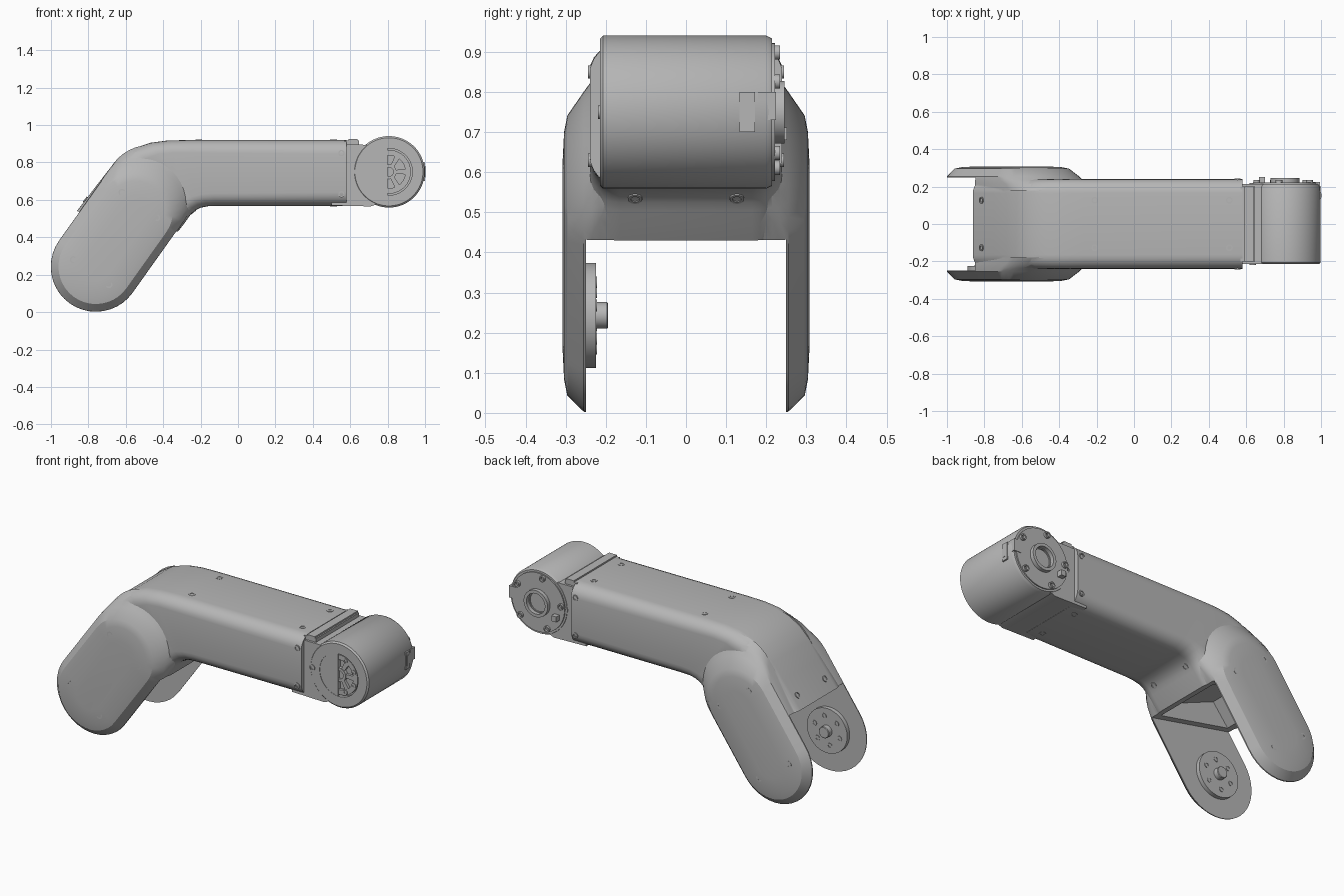
import bpy, bmesh
from math import sin, cos, pi, radians
from mathutils import Vector

if "Cube" in bpy.data.objects:
    bpy.data.objects.remove(bpy.data.objects["Cube"])

GREY = (0.47, 0.47, 0.47, 1)
grey = bpy.data.materials.new("satin grey")
grey.use_nodes = True
grey.diffuse_color = GREY
grey.node_tree.nodes["Principled BSDF"].inputs["Base Color"].default_value = GREY


def smooth(obj, angle=30):
    bpy.ops.object.select_all(action='DESELECT')
    obj.select_set(True)
    bpy.context.view_layer.objects.active = obj
    bpy.ops.object.shade_smooth_by_angle(angle=radians(angle))


def loft(name, rings):
    """Skin a list of equal-length closed rings and cap both ends."""
    bm = bmesh.new()
    rows = [[bm.verts.new(p) for p in ring] for ring in rings]
    n = len(rows[0])
    for a, b in zip(rows, rows[1:]):
        for i in range(n):
            j = (i + 1) % n
            bm.faces.new((a[i], a[j], b[j], b[i]))
    bm.faces.new(rows[0])
    bm.faces.new(rows[-1])
    bmesh.ops.recalc_face_normals(bm, faces=bm.faces)
    mesh = bpy.data.meshes.new(name)
    bm.to_mesh(mesh)
    bm.free()
    mesh.materials.append(grey)
    obj = bpy.data.objects.new(name, mesh)
    bpy.context.collection.objects.link(obj)
    smooth(obj)
    return obj


def prism(name, outline, y0, y1):
    return loft(name, [[(x, y, z) for x, z in outline] for y in (y0, y1)])


def box(name, x0, x1, y0, y1, z0, z1):
    return prism(name, [(x0, z0), (x1, z0), (x1, z1), (x0, z1)], y0, y1)


def turned(name, cx, cz, profile, sides=64):
    """Lathe a (radius, y) profile around an axis parallel to y."""
    ang = [2 * pi * i / sides for i in range(sides)]
    return loft(name, [[(cx + r * cos(a), y, cz + r * sin(a)) for a in ang]
                       for r, y in profile])


def screw(name, at, normal, r=0.019, height=0.008):
    """Socket-head screw sitting at a point and facing along a normal."""
    q = Vector(normal).to_track_quat('Z', 'Y')
    ang = [2 * pi * i / 18 for i in range(18)]
    prof = [(r, -0.015), (r, height), (r * 0.6, height), (r * 0.6, -0.005)]
    return loft(name, [[Vector(at) + q @ Vector((k * cos(a), k * sin(a), h))
                        for a in ang] for k, h in prof])


def boolean(obj, other, operation):
    mod = obj.modifiers.new(operation, 'BOOLEAN')
    mod.operation, mod.object, mod.solver = operation, other, 'EXACT'
    bpy.ops.object.select_all(action='DESELECT')
    obj.select_set(True)
    bpy.context.view_layer.objects.active = obj
    bpy.ops.object.modifier_apply(modifier=mod.name)
    bpy.data.objects.remove(other)


def tube_section(top, bottom, half=0.24, r=0.075, seg=6):
    """Rounded rectangle standing between a top and a bottom point."""
    t, b = Vector((top[0], 0, top[1])), Vector((bottom[0], 0, bottom[1]))
    up, mid, h = (t - b).normalized(), (t + b) / 2, (t - b).length / 2
    ring = []
    for k, (sy, sz) in enumerate([(1, 1), (-1, 1), (-1, -1), (1, -1)]):
        for i in range(seg + 1):
            a = pi / 2 * (k + i / seg)
            y = sy * (half - r) + r * cos(a)
            ring.append(mid + up * (sz * (h - r) + r * sin(a)) + Vector((0, y, 0)))
    return ring


# Bent tube body
stations = [((-0.885, 0.51), (-0.345, 0.40)), ((-0.75, 0.685), (-0.29, 0.47)),
            ((-0.68, 0.775), (-0.265, 0.505)), ((-0.62, 0.835), (-0.25, 0.525)),
            ((-0.55, 0.878), (-0.23, 0.543)), ((-0.47, 0.905), (-0.20, 0.558)),
            ((-0.38, 0.917), (-0.16, 0.566)), ((-0.27, 0.92), (-0.11, 0.567)),
            ((0.58, 0.92), (0.58, 0.567))]
body = loft("arm_body", [tube_section(t, b) for t, b in stations])

# Capsule-shaped fork sides, flaring into the body
LOW = Vector((-0.76, 0, 0.243))
ALONG = Vector((0.58, 0, 0.815))


def capsule(y, r, length, seg=20):
    ring = []
    for centre, start in ((LOW + ALONG * length, -pi / 2), (LOW, pi / 2)):
        for i in range(seg + 1):
            a = start + pi * i / seg
            side = Vector((-ALONG.z, 0, ALONG.x))
            ring.append(centre + ALONG * (r * cos(a)) + side * (r * sin(a))
                        + Vector((0, y, 0)))
    return ring


levels = [(0.18, 0.243, 0.50), (0.215, 0.243, 0.465), (0.235, 0.243, 0.42),
          (0.255, 0.24, 0.39), (0.296, 0.2, 0.366), (0.304, 0.16, 0.366),
          (0.308, 0.08, 0.366)]
for s in (1, -1):
    boolean(body, loft("fork_side", [capsule(s * y, r, n) for y, r, n in levels]),
            'UNION')

# Gap between the fork sides and the shallow pocket above it
gap = prism("fork_gap", [(-1.2, 0.609), (-0.1, 0.385), (-0.1, -0.2), (-1.2, -0.2)],
            -0.249, 0.249)
boolean(body, gap, 'DIFFERENCE')
pocket = prism("fork_pocket", [(-0.83, 0.50), (-0.37, 0.40), (-0.34, 0.50),
                               (-0.71, 0.65)], -0.21, 0.21)
boolean(body, pocket, 'DIFFERENCE')
smooth(body, 28)

# Screws on both fork covers, the body sides and the bracket
for s, side in ((1, "left"), (-1, "right")):
    for x, z in ((-0.62, 0.64), (-0.435, 0.505), (-0.88, 0.28), (-0.69, 0.147)):
        screw(side + "_cover_screw", (x, s * 0.298, z), (0, s, 0))
    for z in (0.85, 0.63):
        screw(side + "_body_screw", (0.553, s * 0.236, z), (0, s, 0), 0.017)
    screw(side + "_bracket_screw", (0.635, s * 0.211, 0.75), (0, s, 0), 0.017)
    # Screws on the top, back slope and underside
    y = s * 0.127
    for x in (-0.21, 0.51):
        screw("top_screw", (x, y, 0.917), (0, 0, 1), 0.018, 0.005)
    screw("back_screw", (-0.815, y, 0.601), (-0.8, 0, 0.6), 0.018, 0.005)
    screw("underside_screw", (0.51, y, 0.57), (0, 0, -1), 0.018, 0.005)
    screw("elbow_screw", (-0.24, y, 0.536), (0.6, 0, -0.8), 0.018, 0.005)

# Pivot disc and shaft inside the fork
turned("pivot_disc", LOW.x, LOW.z, [(0.131, -0.26), (0.131, -0.225)])
turned("pivot_shaft", LOW.x, LOW.z, [(0.033, -0.23), (0.033, -0.197), (0.03, -0.194)], 32)
for i in range(6):
    a = 2 * pi * i / 6 + 0.3
    screw("pivot_bolt", (LOW.x + 0.085 * cos(a), -0.225, LOW.z + 0.085 * sin(a)),
          (0, 1, 0), 0.015, 0.003)

# Bracket joining the body to the motor
prism("motor_bracket", [(0.5, 0.57), (0.71, 0.565), (0.8, 0.6), (0.8, 0.89),
                        (0.66, 0.895), (0.5, 0.895)], -0.213, 0.213)
box("bracket_top", 0.57, 0.648, -0.2, 0.2, 0.88, 0.917)
box("bracket_lip", 0.59, 0.64, -0.2, 0.2, 0.91, 0.926)

# Motor drum with a recess in front and an open bore behind
HX, HZ = 0.807, 0.75
turned("motor_drum", HX, HZ,
       [(0.125, -0.19), (0.125, -0.215), (0.182, -0.215), (0.191, -0.207),
        (0.191, 0.2), (0.183, 0.215), (0.055, 0.215), (0.055, 0.14)], 80)

# Output dial: rim, spokes, hub and bolts
turned("dial_rim", HX, HZ, [(0.088, -0.18), (0.088, -0.208), (0.117, -0.208),
                            (0.117, -0.18)])
turned("dial_hub", HX, HZ, [(0.04, -0.18), (0.04, -0.21), (0.024, -0.21),
                            (0.024, -0.2)], 32)
for i in range(6):
    a = 2 * pi * i / 6
    u, v = Vector((cos(a), sin(a))), Vector((-sin(a), cos(a)))
    c = Vector((HX, HZ))
    prism("dial_spoke", [c + u * p + v * q for p, q in
                         ((0.03, -0.01), (0.095, -0.014), (0.095, 0.014), (0.03, 0.01))],
          -0.205, -0.18)
for i in range(8):
    a = 2 * pi * (i + 0.5) / 8
    screw("dial_bolt", (HX + 0.1 * cos(a), -0.208, HZ + 0.1 * sin(a)),
          (0, -1, 0), 0.013, 0.003)

# Back plate, bearing ring, screws, peg and sockets on the motor
turned("back_plate", HX, HZ, [(0.055, 0.21), (0.172, 0.21), (0.172, 0.222),
                              (0.055, 0.222), (0.055, 0.15)])
turned("bearing_ring", HX, HZ, [(0.078, 0.215), (0.078, 0.245), (0.06, 0.245),
                                (0.06, 0.16)], 48)
for i in range(5):
    a = radians(30 + 72 * i)
    screw("motor_screw", (HX + 0.152 * cos(a), 0.22, HZ + 0.152 * sin(a)),
          (0, 1, 0), 0.018, 0.015)
box("locating_peg", 0.668, 0.70, 0.2, 0.252, 0.68, 0.712)
box("socket_frame", 0.97, 1.0, 0.133, 0.172, 0.70, 0.80)
box("socket_insert", 0.97, 1.002, 0.143, 0.162, 0.72, 0.78)
box("connector", 0.95, 0.995, 0.18, 0.225, 0.73, 0.80)
